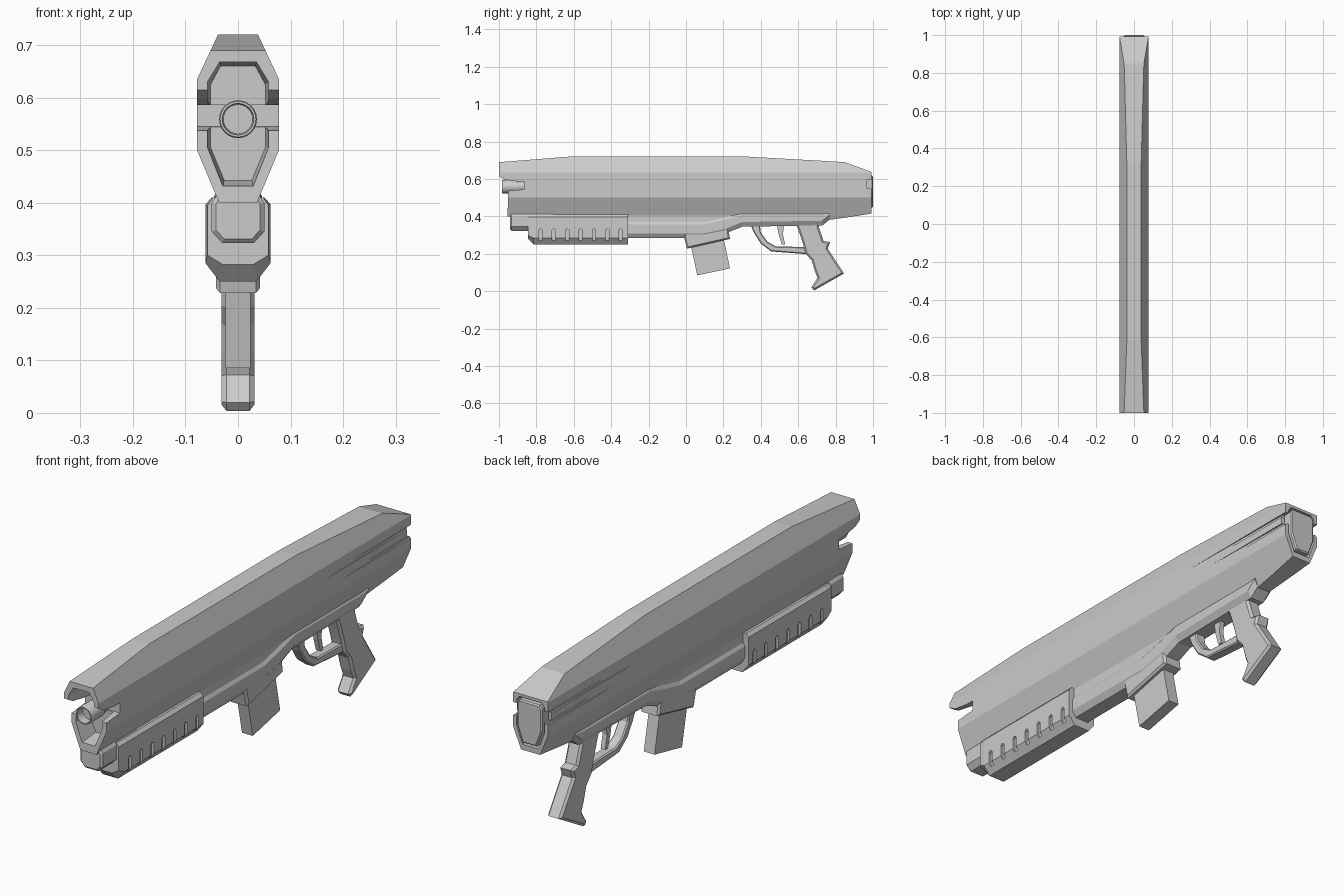
import bpy, bmesh
from math import pi, cos, sin

if "Cube" in bpy.data.objects:
    bpy.data.objects.remove(bpy.data.objects["Cube"])


def loft(name, rings, bevel=0.0):
    """Skin equal-length rings of 3D points, cap both ends, chamfer the cap rims."""
    bm = bmesh.new()
    vs = [[bm.verts.new(p) for p in r] for r in rings]
    n = len(rings[0])
    for a, b in zip(vs, vs[1:]):
        for i in range(n):
            j = (i + 1) % n
            bm.faces.new((a[i], a[j], b[j], b[i]))
    caps = [bm.faces.new(vs[0]), bm.faces.new(vs[-1])]
    bmesh.ops.recalc_face_normals(bm, faces=bm.faces)
    if bevel:
        edges = list({e for f in caps for e in f.edges})
        bmesh.ops.bevel(bm, geom=edges, offset=bevel, segments=1, affect='EDGES')
    me = bpy.data.meshes.new(name)
    bm.to_mesh(me)
    bm.free()
    ob = bpy.data.objects.new(name, me)
    bpy.context.collection.objects.link(ob)
    return ob


def side_prism(name, pts, half, bevel=0.0, x0=None):
    """Extrude a (y, z) side profile across x."""
    lo = -half if x0 is None else x0
    return loft(name, [[(x, y, z) for y, z in pts] for x in (lo, half)], bevel)


def ring(y, half):
    """Mirror half a cross-section of (x, z) points at depth y."""
    return [(x, y, z) for x, z in half] + [(-x, y, z) for x, z in reversed(half)]


def cut(ob, *cutters):
    for c in cutters:
        m = ob.modifiers.new("cut", 'BOOLEAN')
        m.operation, m.solver, m.object = 'DIFFERENCE', 'EXACT', c
        bpy.context.view_layer.objects.active = ob
        bpy.ops.object.modifier_apply(modifier=m.name)
        bpy.data.objects.remove(c)


# Main shell: hexagonal section following the top and bottom side profile
def shell(y, top, bot):
    return ring(y, [(0.078 - (top - 0.635) * 0.47, top), (0.078, 0.635),
                    (0.078, 0.50), (0.078 - (0.50 - bot) * 0.42, bot)])


body = loft("main_shell", [shell(*s) for s in (
    (-1, .69, .40), (-.62, .72, .40), (.32, .72, .40),
    (.77, .695, .382), (.85, .69, .393), (.992, .638, .415))])

# Muzzle recess and stepped side notch
opening = [(.035, .668), (.058, .63), (.058, .505), (.029, .432)]
inner = [(.033, .66), (.052, .625), (.052, .505), (.026, .442)]
cut(body,
    side_prism("notch_cutter", [(-1.1, .615), (-1, .615), (-.97, .597), (-.9, .586),
                                (-.865, .586), (-.865, .545), (-.95, .537),
                                (-.956, .36), (-1.1, .36)], .2),
    loft("muzzle_cutter", [ring(-1.1, opening), ring(-.95, opening), ring(-.87, inner)]))

# Rear recess, side notch and tapering side grooves
rear = [(.05, .627), (.063, .61), (.063, .51), (.036, .437)]
cut(body,
    loft("rear_cutter", [ring(.955, rear), ring(1.1, rear)]),
    side_prism("rear_notch_cutter", [(.968, .55), (1.1, .54), (1.1, .605), (.968, .595)], .2))
for s in (-1, 1):
    for z, y0 in ((.59, .35), (.55, .5)):
        groove = [[(s * (.078 - d), y, z - .006), (s * .1, y, z - .006),
                   (s * .1, y, z + .006), (s * (.078 - d), y, z + .006)]
                  for y, d in ((y0, -.001), (1.05, .008))]
        cut(body, loft("groove_cutter", groove))

# Rear plate
plate = [(.045, .618), (.055, .604), (.055, .513), (.031, .447)]
loft("rear_plate", [ring(.94, plate), ring(1.0, plate)], .005)


# Barrel with shallow bore
def circle(y, r, n=24):
    return [(r * cos(2 * pi * i / n), y, .559 + r * sin(2 * pi * i / n)) for i in range(n)]


barrel = loft("barrel", [circle(-.85, .03), circle(-.9, .03), circle(-.9, .036),
                         circle(-.98, .036), circle(-.985, .034),
                         circle(-.985, .030), circle(-.95, .028)])
bpy.ops.object.select_all(action='DESELECT')
barrel.select_set(True)
bpy.context.view_layer.objects.active = barrel
bpy.ops.object.shade_smooth_by_angle()


# Lower frame with a ledge that climbs toward the trigger
def frame(y, ledge, b):
    return ring(y, [(.038, .43), (.038, ledge + .01), (.046, ledge - .003),
                    (.046, b + .025), (.03, b)])


loft("lower_frame", [frame(*s) for s in (
    (-.4, .36, .285), (.1, .36, .285), (.2, .383, .305), (.3, .41, .345),
    (.73, .41, .352), (.77, .415, .385))])

# Front block below the muzzle
block = [(.04, .415), (.05, .40), (.05, .345), (.03, .323)]
loft("front_block", [ring(-.94, block), ring(-.7, block)], .008)

# Pump fore-end with vertical grooves
pump = loft("fore_end", [
    ring(-.845, [(.048, .41), (.058, .395), (.058, .30), (.028, .282)]),
    ring(-.815, [(.050, .41), (.062, .397), (.062, .285), (.035, .25)]),
    ring(-.31, [(.050, .41), (.062, .397), (.062, .285), (.035, .25)])])
for i in range(7):
    y = -.778 + i * .0715
    slot = [(y - .009, .27), (y + .009, .27), (y + .009, .328),
            (y, .336), (y - .009, .328)]
    cut(pump, side_prism("slot_cutter", slot, .1, x0=.052),
        side_prism("slot_cutter", slot, -.052, x0=-.1))

# Magazine well and magazine
side_prism("magazine_well", [(-.012, .34), (-.012, .295), (.005, .228), (.235, .28),
                             (.228, .325), (.26, .36)], .042, .008)
side_prism("magazine", [(.025, .25), (.06, .085), (.235, .122), (.2, .29)], .024)

# Pistol grip
side_prism("pistol_grip", [
    (.585, .37), (.71, .37), (.71, .345), (.735, .27), (.77, .262), (.758, .228),
    (.845, .095), (.685, .004), (.67, .02), (.703, .072), (.688, .11),
    (.672, .165), (.64, .20), (.625, .255), (.61, .30)], .031, .009)

# Trigger guard and trigger
side_prism("trigger_guard", [
    (.345, .355), (.365, .31), (.40, .255), (.455, .213), (.65, .198), (.65, .236),
    (.48, .24), (.435, .265), (.40, .315), (.395, .355)], .022, .005)
side_prism("trigger", [(.485, .36), (.495, .305), (.512, .25), (.53, .25),
                       (.518, .305), (.525, .36)], .01)
